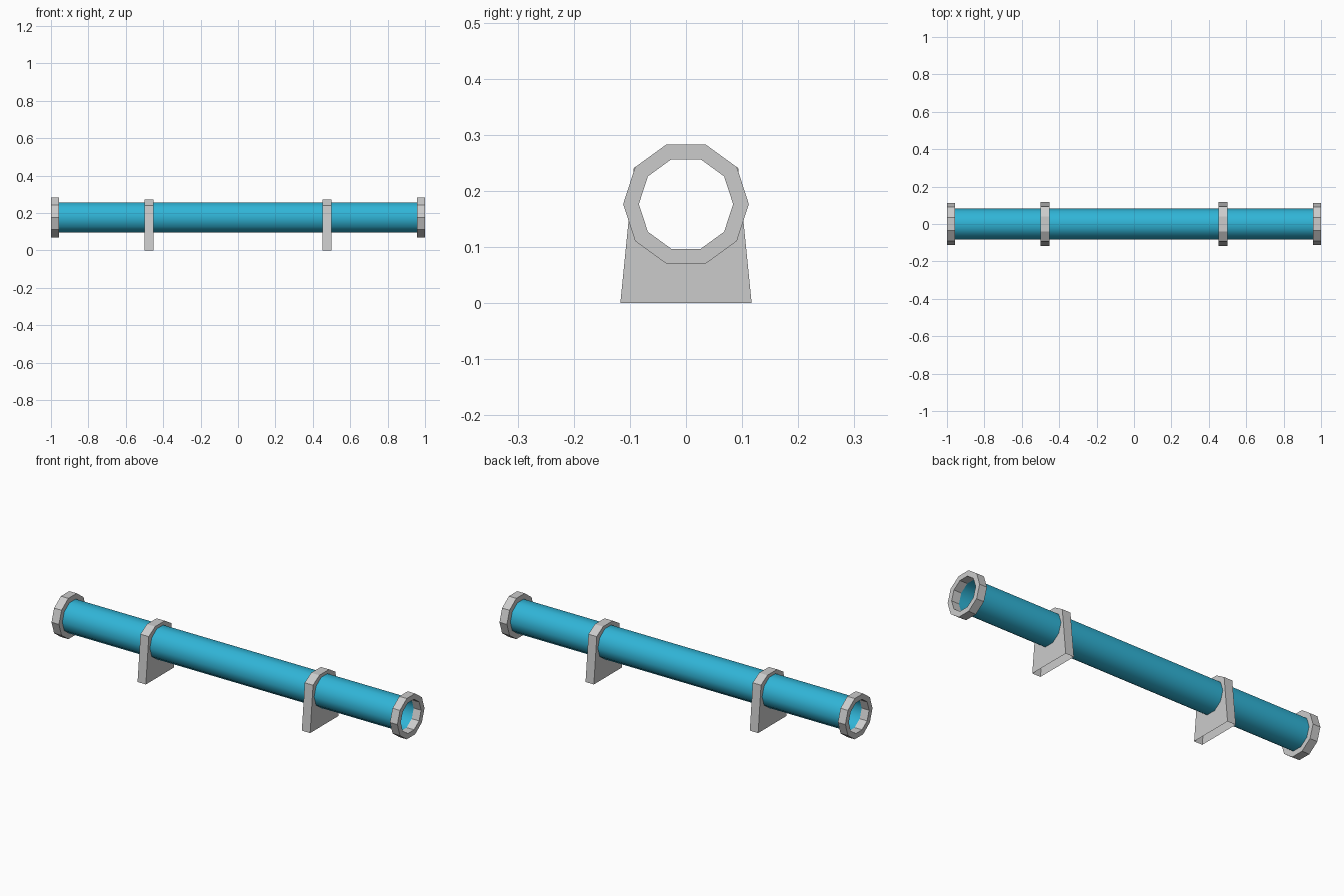
import bpy, bmesh
from math import cos, sin, tau

if "Cube" in bpy.data.objects:
    bpy.data.objects.remove(bpy.data.objects["Cube"])

SIDES = 10
AXIS_Z = 0.1765
R_PIPE, R_FLANGE = 0.084, 0.112


def ring(bm, x, r):
    return [bm.verts.new((x, r * cos(tau * i / SIDES), AXIS_Z + r * sin(tau * i / SIDES)))
            for i in range(SIDES)]


def bridge(bm, a, b):
    n = len(a)
    for i in range(n):
        j = (i + 1) % n
        bm.faces.new((a[i], a[j], b[j], b[i]))


def finish(bm, name, smooth=False, mat=None, recalc=True):
    if recalc:
        bmesh.ops.recalc_face_normals(bm, faces=bm.faces)
    for f in bm.faces:
        f.smooth = smooth
    mesh = bpy.data.meshes.new(name)
    bm.to_mesh(mesh)
    bm.free()
    if mat:
        mesh.materials.append(mat)
    ob = bpy.data.objects.new(name, mesh)
    bpy.context.collection.objects.link(ob)
    return ob


blue = bpy.data.materials.new("pipe_blue")
blue.diffuse_color = (0.03, 0.46, 0.68, 1)
blue.use_nodes = True
blue.node_tree.nodes["Principled BSDF"].inputs["Base Color"].default_value = blue.diffuse_color

# Open, smooth-shaded pipe
bm = bmesh.new()
bridge(bm, ring(bm, -0.957, R_PIPE), ring(bm, 0.957, R_PIPE))
finish(bm, "pipe", True, blue)


# Ten-sided end collar
def flange(name, x0, x1):
    bm = bmesh.new()
    loops = [ring(bm, x, r) for x, r in
             ((x0, R_PIPE), (x0, R_FLANGE), (x1, R_FLANGE), (x1, R_PIPE))]
    for i in range(4):
        bridge(bm, loops[i], loops[(i + 1) % 4])
    finish(bm, name)


# Tapered bracket around the pipe: hollow shell, open underneath
def support(name, xc, w=0.024):
    bm = bmesh.new()
    half = [(0.117, 0.0), (0.093, 0.241), (0.04, 0.273)]
    outline = half + [(-y, z) for y, z in reversed(half)]
    sides = []
    for x in (xc - w, xc + w):
        outer = [bm.verts.new((x, y, z)) for y, z in outline]
        inner = ring(bm, x, R_PIPE)
        edges = [bm.edges.new((lp[i], lp[(i + 1) % len(lp)]))
                 for lp in (outer, inner) for i in range(len(lp))]
        bmesh.ops.triangle_fill(bm, edges=edges, use_beauty=True)
        sides.append(outer)
    a, b = sides
    for i in range(len(a) - 1):
        bm.faces.new((a[i], a[i + 1], b[i + 1], b[i]))
    # merge the triangulated plates back into large flat faces
    bmesh.ops.dissolve_limit(bm, angle_limit=0.01, verts=bm.verts, edges=bm.edges)
    finish(bm, name)


for side, s in (("left", -1), ("right", 1)):
    flange(side + "_flange", s * 0.957, s * 1.0)
    support(side + "_support", s * 0.475)
